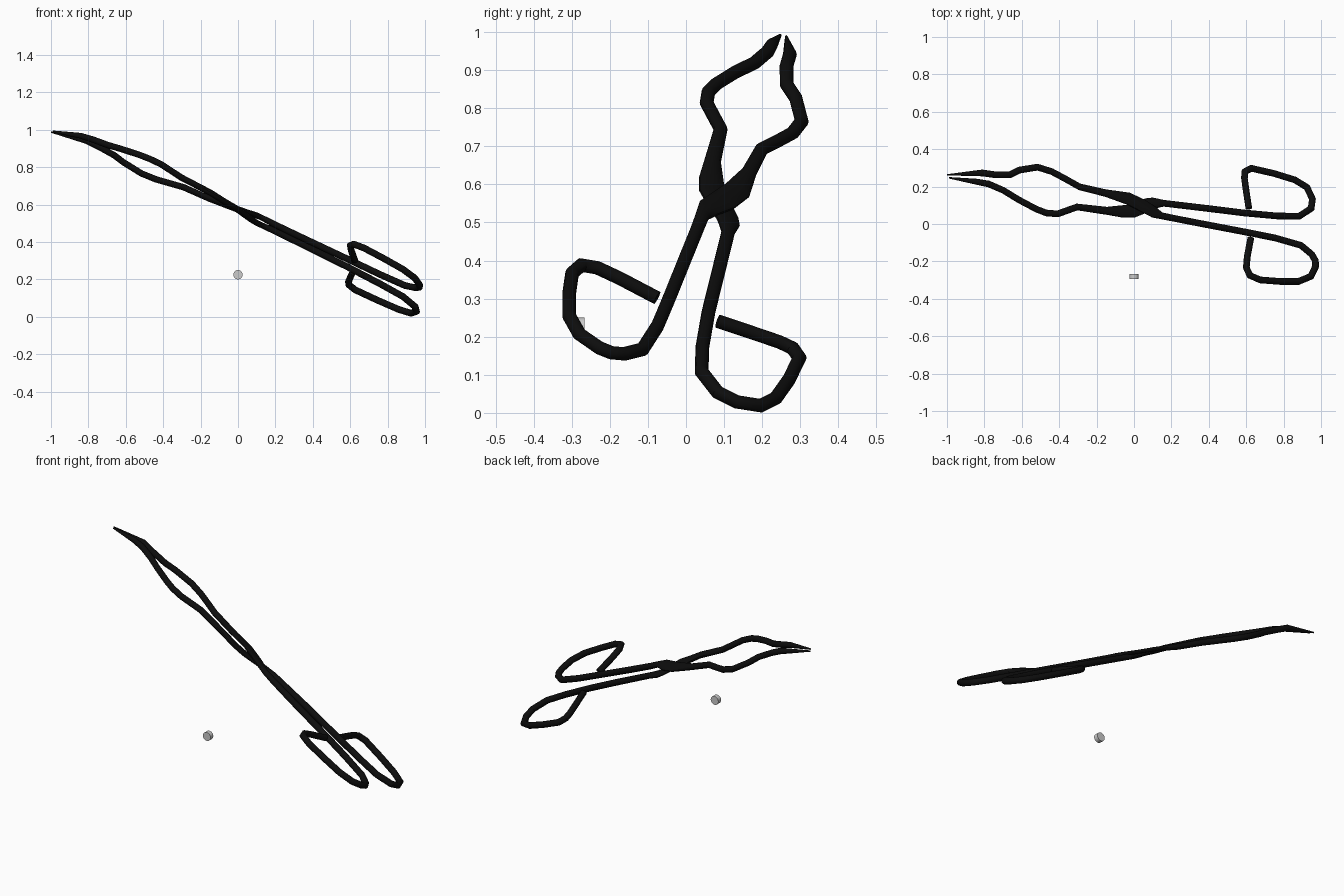
import bpy, bmesh, math
from mathutils import Vector

if "Cube" in bpy.data.objects:
    bpy.data.objects.remove(bpy.data.objects["Cube"])

SIDES = 12
NORMAL = Vector((0.513, 0.419, 1)).normalized()   # the tongs lie near one tilted plane

black = bpy.data.materials.new("black_metal")
black.diffuse_color = (0.004, 0.004, 0.004, 1)
black.use_nodes = True
black.node_tree.nodes["Principled BSDF"].inputs["Base Color"].default_value = black.diffuse_color

# half width, half thickness and layer offset of an arm along x
PROFILE = [(-1.0, .003, .004, 0), (-.82, .018, .017, 0), (-.17, .018, .017, 0),
           (-.06, .035, .012, .009), (.03, .040, .010, .009),
           (.10, .034, .011, .009), (.15, .018, .016, .004),
           (.25, .018, .018, 0), (1.1, .018, .018, 0)]

# gentle bow of the arms: x on the flat plane -> x on the bowed tongs
BOW = [(-1.1, -1.0), (-.996, -1.0), (-.916, -.81), (-.55, -.47), (-.38, -.30),
       (0, .05), (.6, .61), (1.0, .975), (1.1, 1.07)]

def lookup(table, x):
    x = max(table[0][0], min(table[-1][0], x))
    for a, b in zip(table, table[1:]):
        if x <= b[0]:
            f = (x - a[0]) / (b[0] - a[0])
            return [p + (q - p) * f for p, q in zip(a[1:], b[1:])]

def on_tongs(y, z):
    return Vector((lookup(BOW, (0.586 - 0.419 * y - z) / 0.513)[0], y, z))

def arm(name, path, layer):
    """Sweep an oval section along a path of (y, z) points of the tongs."""
    pts = [on_tongs(y, z) for y, z in path]
    bm = bmesh.new()
    rings = []
    for i, p in enumerate(pts):
        t1 = (p - pts[i - 1]).normalized() if i else (pts[1] - p).normalized()
        t2 = (pts[i + 1] - p).normalized() if i + 1 < len(pts) else t1
        t = (t1 + t2).normalized()
        side = NORMAL.cross(t).normalized()
        up = t.cross(side)
        miter = 1 / max(0.75, t.dot(t1))
        w, h, off = lookup(PROFILE, p.x)
        ring = []
        for k in range(SIDES):
            a = math.tau * (k + .5) / SIDES
            ring.append(bm.verts.new(p + side * (w * miter * math.cos(a))
                                     + up * (h * math.sin(a) + off * layer)))
        rings.append(ring)
    for r, s in zip(rings, rings[1:]):
        for k in range(SIDES):
            j = (k + 1) % SIDES
            bm.faces.new((r[k], r[j], s[j], s[k]))
    bm.faces.new(rings[0])
    bm.faces.new(rings[-1])
    bmesh.ops.recalc_face_normals(bm, faces=bm.faces)
    me = bpy.data.meshes.new(name)
    bm.to_mesh(me)
    bm.free()
    ob = bpy.data.objects.new(name, me)
    bpy.context.collection.objects.link(ob)
    me.materials.append(black)
    smooth(ob)

def smooth(ob):
    bpy.ops.object.select_all(action='DESELECT')
    ob.select_set(True)
    bpy.context.view_layer.objects.active = ob
    bpy.ops.object.shade_smooth_by_angle(angle=math.radians(35))

# arm with the front finger loop, crossing to the rear jaw
arm("front_handle_arm", [
    (-.076, .302), (-.175, .354), (-.233, .381), (-.275, .388), (-.299, .367),
    (-.307, .312), (-.307, .255), (-.28, .207), (-.228, .171), (-.196, .158),
    (-.162, .155), (-.114, .167), (-.075, .228), (-.049, .289), (.004, .42),
    (.030, .484), (.042, .515), (.060, .532), (.092, .548), (.132, .577),
    (.165, .630), (.199, .693), (.241, .714), (.28, .735), (.304, .766),
    (.288, .827), (.264, .863), (.264, .911), (.273, .942), (.263, .988)], 1)

# arm with the rear finger loop, crossing to the front jaw
arm("rear_handle_arm", [
    (.083, .241), (.167, .213), (.246, .186), (.280, .170), (.298, .144),
    (.27, .087), (.236, .039), (.196, .019), (.133, .029), (.083, .054),
    (.041, .108), (.043, .173), (.059, .265), (.083, .362), (.112, .478),
    (.115, .505), (.108, .525), (.094, .548), (.073, .585), (.070, .62),
    (.071, .664), (.091, .745), (.054, .814), (.059, .843), (.08, .864),
    (.13, .895), (.18, .919), (.214, .948), (.226, .968), (.247, .991)], -1)

# loose rivet below the tongs
bpy.ops.mesh.primitive_cylinder_add(vertices=32, radius=0.025, depth=0.026,
                                    location=(0, -0.28, 0.225),
                                    rotation=(math.pi / 2, 0, 0))
rivet = bpy.context.object
rivet.name = "rivet"
smooth(rivet)
